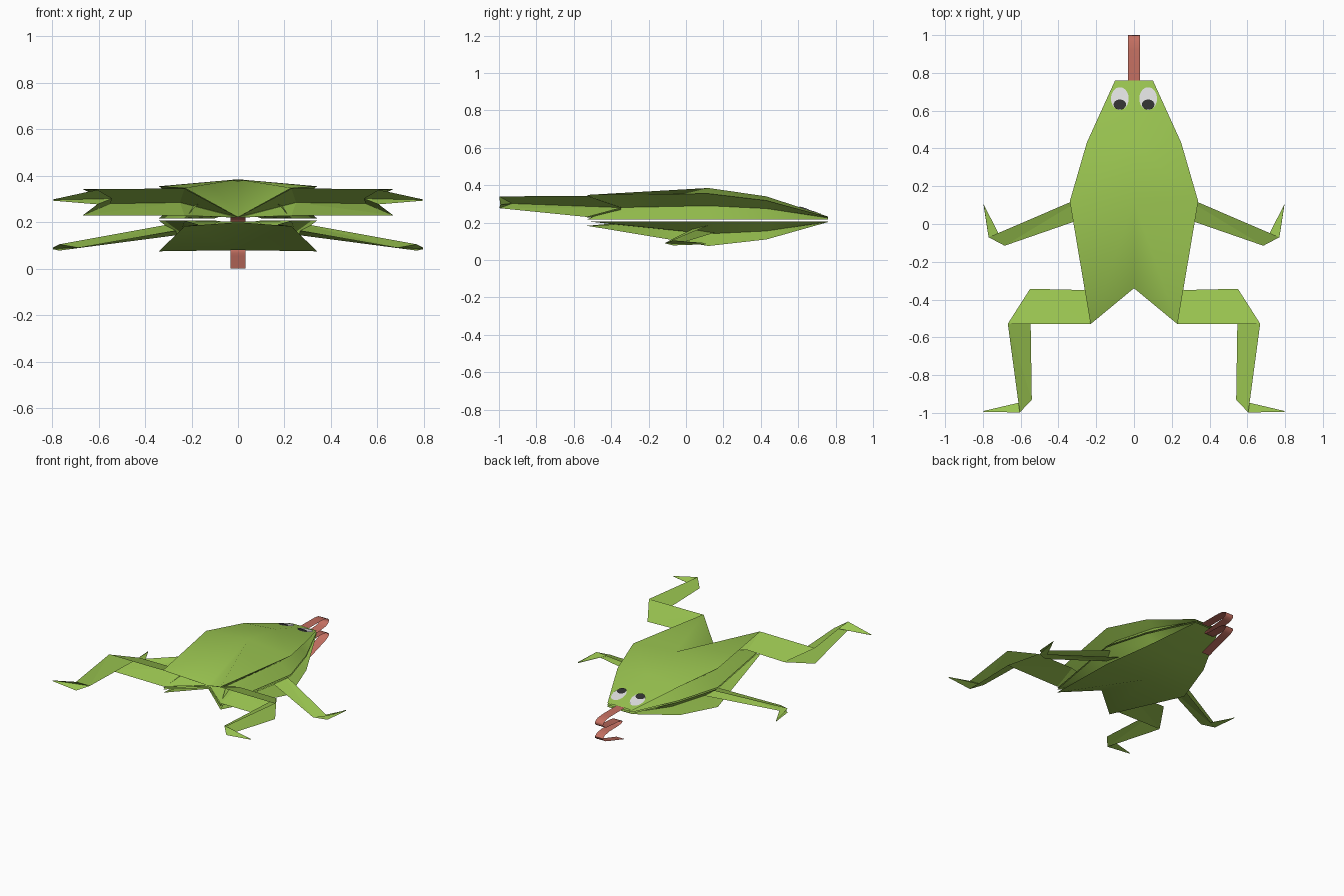
import bpy, bmesh, math
from mathutils import Vector

if "Cube" in bpy.data.objects:
    bpy.data.objects.remove(bpy.data.objects["Cube"])


def material(name, rgb):
    m = bpy.data.materials.new(name)
    m.diffuse_color = (*rgb, 1)
    m.use_nodes = True
    m.node_tree.nodes["Principled BSDF"].inputs["Base Color"].default_value = m.diffuse_color
    return m


GREEN = material("leaf green paper", (0.32, 0.55, 0.08))
RED = material("coral red paper", (0.55, 0.16, 0.12))
WHITE = material("eye white", (0.72, 0.72, 0.72))
BLACK = material("pupil black", (0.03, 0.03, 0.03))


def strips(name, lines, mat, mirror=True, smooth=None):
    """Paper sheet: rows of points joined by triangles, optionally mirrored in x."""
    bm = bmesh.new()
    rows = [[bm.verts.new(p) for p in line] for line in lines]
    for a, b in zip(rows, rows[1:]):
        for i in range(len(a) - 1):
            bm.faces.new((a[i], a[i + 1], b[i + 1]))
            bm.faces.new((a[i], b[i + 1], b[i]))
    bmesh.ops.remove_doubles(bm, verts=bm.verts, dist=1e-4)
    bmesh.ops.recalc_face_normals(bm, faces=bm.faces)
    me = bpy.data.meshes.new(name)
    bm.to_mesh(me)
    bm.free()
    me.materials.append(mat)
    if smooth:
        me.shade_smooth()
        me.set_sharp_from_angle(angle=math.radians(smooth))
    ob = bpy.data.objects.new(name, me)
    bpy.context.collection.objects.link(ob)
    if mirror:
        ob.modifiers.new("mirror", 'MIRROR').merge_threshold = 0.0005
    return ob


# Outline shared by back and belly: (half width, y edge, y centre), nose to rear
OUTLINE = [(0.10, 0.76, 0.76), (0.25, 0.43, 0.43), (0.34, 0.12, 0.12), (0.23, -0.53, -0.34)]


def shell(name, centre_z, edge_z, pleat_z, mid_z):
    """Half shell with a pleat folded inward along its side."""
    rows = []
    for (w, ye, yc), zc, ze, zp in zip(OUTLINE, centre_z, edge_z, pleat_z):
        yp = max(ye, -0.38)
        rows.append([(0, yc, zc), (w, ye, ze), (w * 0.74, yp, zp),
                     (w, ye, mid_z), (0, yc, mid_z)])
    return strips(name, rows, GREEN, smooth=60)


# Body: upper and lower pleated shells
BACK_RIDGE = (0.232, 0.340, 0.385, 0.222)
BACK_EDGE = (0.230, 0.318, 0.355, 0.348)
shell("back_shell", BACK_RIDGE, BACK_EDGE, (0.225, 0.275, 0.29, 0.28), 0.217)
shell("belly_shell", (0.203, 0.110, 0.080, 0.200), (0.203, 0.110, 0.075, 0.183),
      (0.205, 0.155, 0.14, 0.19), 0.207)


# Limbs: folded V strips, reverse folded at each joint
def limb(name, upper, crease, lower):
    return strips(name, list(zip(upper, crease, lower)), GREEN)


limb("hind_legs",
     [(0, -0.34, 0.222), (0.23, -0.53, 0.345), (0.668, -0.528, 0.343),
      (0.605, -0.998, 0.340), (0.797, -0.994, 0.298)],
     [(0.01, -0.34, 0.222), (0.25, -0.35, 0.285), (0.55, -0.343, 0.280),
      (0.541, -0.93, 0.302), (0.797, -0.990, 0.296)],
     [(0.01, -0.34, 0.220), (0.23, -0.53, 0.228), (0.668, -0.528, 0.230),
      (0.605, -0.998, 0.277), (0.797, -0.994, 0.293)])

limb("front_legs",
     [(0.22, 0.166, 0.205), (0.77, -0.07, 0.105), (0.797, 0.105, 0.091)],
     [(0.22, 0.046, 0.172), (0.685, -0.115, 0.090), (0.796, 0.105, 0.087)],
     [(0.22, 0.166, 0.150), (0.77, -0.07, 0.078), (0.797, 0.105, 0.084)])

# Tongue: zigzag ribbon with rounded bends
path = [(0.74, 0.227), (0.92, 0.226), (0.97, 0.220), (0.995, 0.207), (1.0, 0.193),
        (0.99, 0.178), (0.96, 0.165), (0.82, 0.153), (0.785, 0.147), (0.776, 0.137),
        (0.79, 0.128), (0.83, 0.125), (0.93, 0.123), (0.98, 0.114), (1.0, 0.097),
        (0.995, 0.083), (0.97, 0.068), (0.93, 0.055), (0.75, 0.0)]
strips("tongue", [[(-0.033, y, z), (0.033, y, z)] for y, z in path], RED,
       mirror=False, smooth=60)


# Eyes: thin oval plates lying on the head
def head_z(x, y):
    t = (0.76 - y) / 0.33
    ridge, edge = (s[0] + (s[1] - s[0]) * t for s in (BACK_RIDGE, BACK_EDGE))
    return ridge + (edge - ridge) * x / (0.10 + 0.15 * t)


def oval(name, x, y, rx, ry, lift, mat):
    ring = []
    for i in range(33):
        a = 2 * math.pi * i / 32
        px, py = x + rx * math.cos(a), y + ry * math.sin(a)
        ring.append((px, py, head_z(px, py) + lift))
    strips(name, [[(x, y, head_z(x, y) + lift), p] for p in ring], mat)


oval("eye_whites", 0.075, 0.664, 0.047, 0.060, 0.005, WHITE)
oval("pupils", 0.075, 0.632, 0.033, 0.027, 0.008, BLACK)
